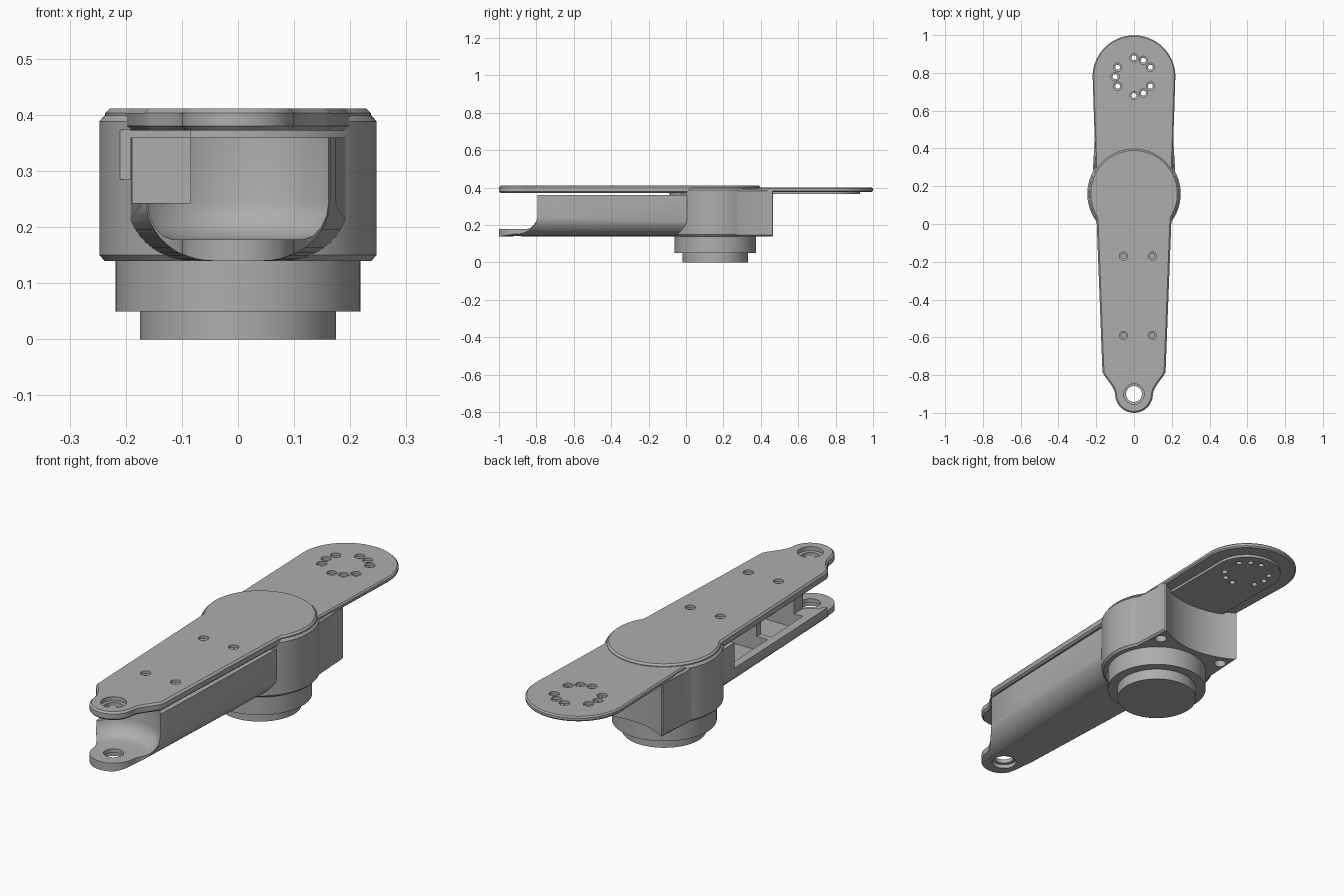
import bpy, bmesh
from math import sin, cos, radians

old = bpy.data.objects.get("Cube")
if old:
    bpy.data.objects.remove(old)

grey = bpy.data.materials.new("machined_grey")
grey.use_nodes = True
grey.diffuse_color = (0.42, 0.42, 0.42, 1)
grey.node_tree.nodes["Principled BSDF"].inputs["Base Color"].default_value = (0.42, 0.42, 0.42, 1)

HUB_Y, PAD_Y, PIN_Y = 0.16, 0.78, -0.9


def finish(bm, name):
    bmesh.ops.recalc_face_normals(bm, faces=bm.faces)
    mesh = bpy.data.meshes.new(name)
    bm.to_mesh(mesh)
    bm.free()
    mesh.materials.append(grey)
    ob = bpy.data.objects.new(name, mesh)
    bpy.context.collection.objects.link(ob)
    return ob


def loft(name, rings):
    """Solid through matching closed rings of 3D points."""
    bm = bmesh.new()
    rows = [[bm.verts.new(p) for p in ring] for ring in rings]
    n = len(rows[0])
    for a, b in zip(rows, rows[1:]):
        for i in range(n):
            j = (i + 1) % n
            bm.faces.new((a[i], a[j], b[j], b[i]))
    bm.faces.new(rows[0])
    bm.faces.new(rows[-1])
    return finish(bm, name)


def prism(name, outline, z0, z1):
    return loft(name, [[(x, y, z) for x, y in outline] for z in (z0, z1)])


def arc(cx, cy, r, a0, a1, n=24):
    angles = [radians(a0 + (a1 - a0) * i / n) for i in range(n + 1)]
    return [(cx + r * cos(a), cy + r * sin(a)) for a in angles]


def turned(name, x, y, profile, n=64):
    """Solid of revolution from (radius, z) pairs."""
    circle = arc(x, y, 1, 0, 360, n)[:-1]
    return loft(name, [[(x + (px - x) * r, y + (py - y) * r, z) for px, py in circle]
                       for r, z in profile])


def box(name, x0, x1, y0, y1, z0, z1):
    return prism(name, [(x0, y0), (x1, y0), (x1, y1), (x0, y1)], z0, z1)


def bake(ob):
    dg = bpy.context.evaluated_depsgraph_get()
    mesh = bpy.data.meshes.new_from_object(ob.evaluated_get(dg))
    ob.modifiers.clear()
    ob.data = mesh


def combine(ob, tools, op="DIFFERENCE"):
    for tool in tools:
        mod = ob.modifiers.new(op.title(), "BOOLEAN")
        mod.operation, mod.solver, mod.object = op, "EXACT", tool
    bake(ob)
    for tool in tools:
        bpy.data.objects.remove(tool)


def bevel(ob, width, segments=1):
    mod = ob.modifiers.new("Bevel", "BEVEL")
    mod.width, mod.segments, mod.limit_method = width, segments, "ANGLE"
    mod.angle_limit = radians(50)
    bake(ob)


def screw_holes(points, top, bottom):
    """Countersunk through holes."""
    return [turned("hole_cutter", x, y, [(0.013, bottom - 0.02), (0.013, top - 0.014),
                                         (0.022, top - 0.012), (0.022, top + 0.02)], 20)
            for x, y in points]


# Shared tapering arm outline with rounded tip
def arm_side(sign, y_start):
    pts = [(0.198, y_start), (0.167, -0.785), (0.155, -0.805), (0.122, -0.85), (0.105, -0.88)]
    pts += arc(0, PIN_Y, 0.1, 0, -80, 10)
    return [(sign * x, y) for x, y in pts]


# Cover plate: disc over the hub joined to the tapering arm
tip = [(0, PIN_Y - 0.1)]
outline = arc(0, HUB_Y, 0.237, -33, 213, 60) + arm_side(-1, 0.02) + tip + arm_side(1, 0.02)[::-1]
cover = prism("cover_plate", outline, 0.372, 0.411)
bevel(cover, 0.008)
combine(cover, screw_holes([(x, y) for x in (-0.055, 0.097) for y in (-0.17, -0.59)], 0.411, 0.37)
        + [turned("pin_cutter", 0, PIN_Y, [(0.042, 0.3), (0.042, 0.39), (0.054, 0.392), (0.054, 0.45)], 32)])


# Lower arm: rounded U section, trimmed to the arm outline
def u_section(y, z_top=0.36, inset=0.0, z_low=0.14):
    w = 0.198 + 0.041 * (y - 0.02) - inset
    r = 0.11 - inset
    right = [(w, z_top)] + arc(w - r, z_low + r, r, 0, -90, 12)
    return [(x, y, z) for x, z in right + [(-x, z) for x, z in right[::-1]]]


arm = loft("lower_arm", [u_section(0.1), u_section(-1.05)])
trim = prism("arm_trim", arm_side(-1, 0.2) + tip + arm_side(1, 0.2)[::-1], 0.1, 0.5)
combine(arm, [trim], "INTERSECT")
# Round fork mouth, pin hole, inner compartments and open side
mouth = turned("mouth_cutter", 0, PIN_Y, [(0.125, 0.178), (0.15, 0.184), (0.172, 0.2),
                                          (0.188, 0.222), (0.193, 0.245), (0.193, 0.5)])
pin = turned("pin_cutter", 0, PIN_Y, [(0.054, 0.1), (0.054, 0.158), (0.042, 0.16), (0.042, 0.3)], 32)
bays = [loft("bay_cutter", [u_section(y, 0.5, 0.04, 0.18) for y in span])
        for span in ((-0.66, -0.42), (-0.39, -0.1))]
side = box("side_cutter", -0.4, -0.085, -1.1, -0.08, 0.243, 0.5)
combine(arm, [mouth, pin] + bays + [side])

# Hub housing: cylinder with a rear block hollowed by a concave wall
housing = turned("hub_housing", 0, HUB_Y, [(0.238, 0.14), (0.247, 0.15), (0.247, 0.388), (0.238, 0.399)], 96)
block = prism("rear_block", [(-0.225, 0.16), (0.225, 0.16), (0.207, 0.47), (-0.207, 0.47)], 0.14, 0.39)
bevel(block, 0.008)
combine(housing, [block], "UNION")
concave = turned("concave_cutter", 0, PAD_Y, [(0.374, 0.1), (0.374, 0.5)], 96)
notch = box("notch_cutter", -0.215, -0.085, -0.2, 0.03, 0.285, 0.373)
bolts = [turned("bolt_cutter", x, 0.39, [(0.026, 0.1), (0.026, 0.17)], 24) for x in (-0.172, 0.172)]
combine(housing, [concave, notch] + bolts)

# Stepped output boss under the hub
boss = turned("output_boss", 0, HUB_Y - 0.003, [(0.175, 0), (0.175, 0.05), (0.218, 0.05), (0.218, 0.145)], 80)


# Rear mounting paddle with raised underside pad and ring of holes
def paddle_outline(r, base, y0):
    return [(-base, y0), (base, y0)] + arc(0, PAD_Y, r, 0, 180, 48)


paddle = prism("rear_paddle", paddle_outline(0.219, 0.2, 0.2), 0.377, 0.4)
bevel(paddle, 0.006)
pad = prism("paddle_pad", paddle_outline(0.15, 0.15, 0.38), 0.365, 0.385)
combine(paddle, [pad], "UNION")
ring = [(0.1 * sin(radians(a)), PAD_Y + 0.1 * cos(radians(a)))
        for a in (0, 30, 60, 120, 150, 180, 240, 270, 300)]
combine(paddle, screw_holes(ring, 0.4, 0.365))

# Smooth round surfaces, keep machined edges crisp
for ob in (cover, arm, housing, boss, paddle):
    bpy.ops.object.select_all(action="DESELECT")
    ob.select_set(True)
    bpy.context.view_layer.objects.active = ob
    bpy.ops.object.shade_smooth_by_angle(angle=radians(30))
